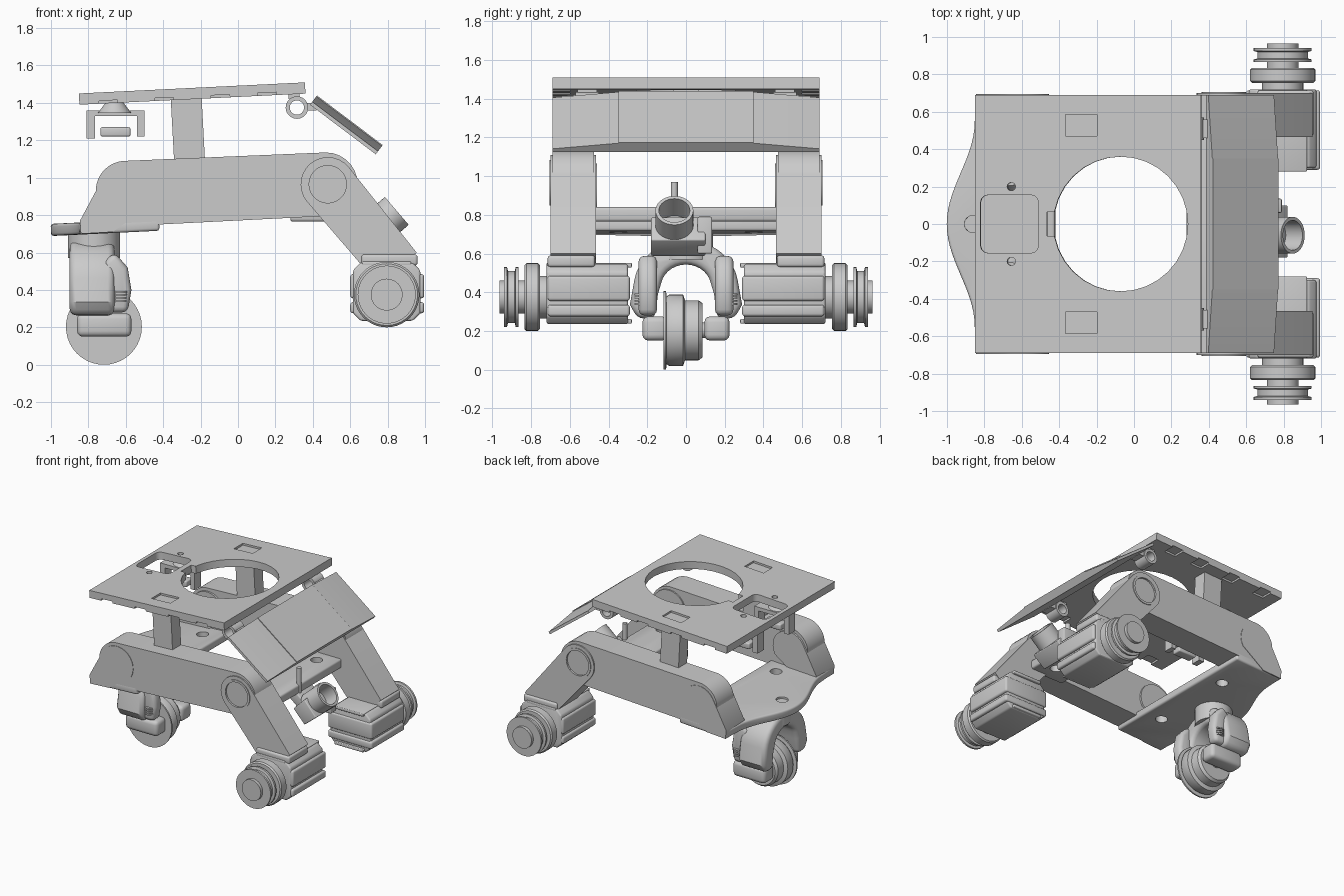
import bpy, bmesh, math
from mathutils import Vector, Matrix

if "Cube" in bpy.data.objects:
    bpy.data.objects.remove(bpy.data.objects["Cube"])

grey = bpy.data.materials.new("plain_grey")
grey.use_nodes = True
grey.diffuse_color = (0.6, 0.6, 0.6, 1)
grey.node_tree.nodes["Principled BSDF"].inputs["Base Color"].default_value = (0.6, 0.6, 0.6, 1)


def finish(name, bm, bevel=0.0, segments=3):
    bmesh.ops.recalc_face_normals(bm, faces=bm.faces)
    mesh = bpy.data.meshes.new(name)
    bm.to_mesh(mesh)
    bm.free()
    obj = bpy.data.objects.new(name, mesh)
    bpy.context.collection.objects.link(obj)
    mesh.materials.append(grey)
    bpy.ops.object.select_all(action="DESELECT")
    bpy.context.view_layer.objects.active = obj
    obj.select_set(True)
    if bevel:
        mod = obj.modifiers.new("round", "BEVEL")
        mod.width, mod.segments, mod.limit_method = bevel, segments, "ANGLE"
        mod.angle_limit = math.radians(40)
        bpy.ops.object.modifier_apply(modifier=mod.name)
    bpy.ops.object.shade_smooth_by_angle(angle=math.radians(35))
    return obj


def arc(cx, cy, r, a0, a1, n=14):
    angles = [math.radians(a0 + (a1 - a0) * i / n) for i in range(n + 1)]
    return [(cx + r * math.cos(a), cy + r * math.sin(a)) for a in angles]


def prism(name, pts, axis, lo, hi, bevel=0.0):
    """Extrude a 2D outline along one axis."""
    place = {"x": lambda a, b, c: (c, a, b), "y": lambda a, b, c: (a, c, b),
             "z": lambda a, b, c: (a, b, c)}[axis]
    bm = bmesh.new()
    face = bm.faces.new([bm.verts.new(place(a, b, lo)) for a, b in pts])
    new = bmesh.ops.extrude_face_region(bm, geom=[face])["geom"]
    shift = Vector(place(0, 0, hi - lo))
    bmesh.ops.translate(bm, vec=shift, verts=[v for v in new if isinstance(v, bmesh.types.BMVert)])
    return finish(name, bm, bevel)


def box(name, x, y, z, bevel=0.0):
    return prism(name, [(x[0], y[0]), (x[1], y[0]), (x[1], y[1]), (x[0], y[1])], "z", z[0], z[1], bevel)


def bore(r, a, b, axis="z", lo=-0.2, hi=0.2):
    """Round cutter."""
    return prism("bore", arc(a, b, r, 0, 360, 32)[1:], axis, lo, hi)


def lathe(name, profile, loc, direction, closed=False, steps=40):
    """Spin (radius, height) points round an axis."""
    bm = bmesh.new()
    verts = [bm.verts.new((r, 0, h)) for r, h in profile]
    pairs = list(zip(verts, verts[1:])) + ([(verts[-1], verts[0])] if closed else [])
    edges = [bm.edges.new(p) for p in pairs]
    bmesh.ops.spin(bm, geom=verts + edges, cent=(0, 0, 0), axis=(0, 0, 1), angle=math.tau, steps=steps)
    bmesh.ops.remove_doubles(bm, verts=bm.verts, dist=0.0001)
    turn = Vector(direction).to_track_quat("Z", "Y").to_matrix().to_4x4()
    bm.transform(Matrix.Translation(loc) @ turn)
    return finish(name, bm)


def rod(name, r, length, loc, direction):
    return lathe(name, [(0, 0), (r, 0), (r, length), (0, length)], loc, direction)


def tube(name, r, inner, length, loc, direction):
    return lathe(name, [(inner, 0), (r, 0), (r, length), (inner, length)], loc, direction, True)


def cut(obj, cutters):
    for cutter in cutters:
        cutter.hide_render = True
        mod = obj.modifiers.new("cut", "BOOLEAN")
        mod.operation, mod.solver, mod.object = "DIFFERENCE", "EXACT", cutter
        bpy.context.view_layer.objects.active = obj
        bpy.ops.object.modifier_apply(modifier=mod.name)
        bpy.data.objects.remove(cutter)
    bpy.ops.object.select_all(action="DESELECT")
    obj.select_set(True)
    bpy.ops.object.shade_smooth_by_angle(angle=math.radians(35))


TILT = math.radians(-2.8)

# Top deck with round opening, sensor window, post pockets and edge notches
deck = box("top_deck", (-0.605, 0.605), (-0.69, 0.69), (-0.03, 0.03))
cutters = [bore(0.36, 0.175, 0),
           box("c", (-0.22, -0.1), (-0.065, 0.065), (-0.1, 0.1)),
           box("c", (-0.575, -0.265), (-0.155, 0.155), (-0.1, 0.1), 0.04)]
for s in (-1, 1):
    cutters.append(bore(0.022, -0.41, s * 0.2))
    cutters.append(box("c", (-0.12, 0.05), sorted((s * 0.47, s * 0.585)), (0.015, 0.1)))
    for x in (-0.5, -0.2, 0.1, 0.35):
        cutters.append(box("c", (x, x + 0.1), sorted((s * 0.6, s * 0.75)), (-0.05, -0.015)))
cut(deck, cutters)
deck.location, deck.rotation_euler = (-0.245, 0, 1.45), (0, TILT, 0)

# Folded front panel: raised flat middle, thinning wings
wings = prism("front_panel_wings", [(-0.69, 0), (0.69, 0), (0.69, 0.02), (0.35, 0.056), (-0.35, 0.056), (-0.69, 0.02)],
              "x", 0, 0.44)
middle = box("front_panel_middle", (0, 0.44), (-0.35, 0.35), (0.003, 0.062))
for part in (wings, middle):
    part.location, part.rotation_euler = (0.385, 0, 1.39), (0, math.radians(37), 0)

# Rear plate with a wavy tail, tilted like the deck
rows = [0.55 - 1.1 * i / 28 for i in range(29)]
tail = [(-0.85 - 0.075 * (1 + math.cos(math.pi * y / 0.55)), y) for y in rows]
outline = [(-0.42, -0.69), (-0.42, 0.69), (-0.84, 0.69)] + tail + [(-0.84, -0.69)]
plate = prism("rear_plate", outline, "z", 0, 0.065, 0.015)
cut(plate, [bore(0.045, -0.56, s * 0.35) for s in (-1, 1)] + [bore(0.045, -0.86, 0, "z", 0.05)])
plate.location, plate.rotation_euler = (0, 0, 0.737), (0, TILT, 0)

# Front cross beam
beam = box("front_beam", (0.28, 0.6), (-0.5, 0.5), (0.765, 0.84), 0.015)
cut(beam, [bore(0.045, 0.46, s * 0.35, "z", 0.6, 1) for s in (-1, 1)])

arm_shape = (arc(0.47, 0.965, 0.17, -90, 90) + arc(-0.6, 0.93, 0.16, 92, 172)
             + [(-0.76, 0.9), (-0.84, 0.765), (-0.84, 0.7), (-0.42, 0.75)])
foot_shape = arc(-0.6, 0.92, 0.145, -30, 150) + [(-0.845, 0.77), (-0.84, 0.7), (-0.67, 0.71)]
leg_shape = arc(0.48, 0.965, 0.145, 40, 220) + [(0.65, 0.545), (0.74, 0.53), (0.9, 0.55), (0.955, 0.6)]
cage_shape = [(-0.81, 1.21), (-0.765, 1.21), (-0.765, 1.33), (-0.54, 1.33), (-0.54, 1.22),
              (-0.5, 1.22), (-0.5, 1.36), (-0.81, 1.36)]
WX, WZ = 0.795, 0.375
wheel_profile = [(0, 0), (0.11, 0), (0.11, 0.035), (0.165, 0.035), (0.175, 0.045), (0.175, 0.105),
                 (0.165, 0.115), (0.085, 0.115), (0.085, 0.145), (0.155, 0.145), (0.155, 0.16),
                 (0.135, 0.165), (0.135, 0.2), (0.155, 0.205), (0.155, 0.22), (0.085, 0.22),
                 (0.085, 0.245), (0, 0.245)]

# Everything that repeats on both sides
for s, side in ((-1, "right"), (1, "left")):
    def span(a, b):
        return sorted((s * a, s * b))

    prism(side + "_arm", arm_shape, "y", *span(0.475, 0.69))
    prism(side + "_rear_foot", foot_shape, "y", *span(0.46, 0.694))
    leg = prism(side + "_front_leg", leg_shape, "y", *span(0.465, 0.7))
    cut(leg, [bore(0.1, 0.48, 0.965, "y", *span(0.63, 0.8))])
    tube(side + "_hub_ring", 0.118, 0.1, 0.03, (0.48, s * 0.675, 0.965), (0, s, 0))
    prism(side + "_post", [(-0.34, 1.06), (-0.175, 1.06), (-0.195, 1.44), (-0.36, 1.43)],
          "y", *span(0.475, 0.585))

    # Sensor bracket under the deck window
    prism(side + "_sensor_bracket", cage_shape, "y", *span(0.16, 0.24))
    box(side + "_sensor_block", (-0.735, -0.575), span(0.16, 0.24), (1.22, 1.27), 0.01)
    lathe(side + "_sensor_mount", [(0, 0), (0.09, 0), (0.045, 0.06), (0, 0.06)], (-0.66, s * 0.25, 1.345), (0, 0, 1))

    # Hinge ring between deck and panel
    tube(side + "_hinge", 0.06, 0.038, 0.12, (0.315, s * 0.45, 1.375), (0, s, 0))
    box(side + "_hinge_tab", (0.27, 0.33), span(0.46, 0.56), (1.42, 1.46))
    box(side + "_panel_tab", (0.365, 0.42), span(0.46, 0.56), (1.36, 1.4))

    # Motor housing with side ribs and clamp
    w, h, c = 0.18, 0.155, 0.04
    body = [(WX + a * (w - p), WZ + 0.015 + b * (h - q)) for a, b, p, q in
            ((1, -1, 0, c), (1, 1, 0, c), (1, 1, c, 0), (-1, 1, c, 0),
             (-1, 1, 0, c), (-1, -1, 0, c), (-1, -1, c, 0), (1, -1, c, 0))]
    prism(side + "_motor", body, "y", *span(0.3, 0.72), 0.012)
    for lo, hi in ((0.275, 0.335), (0.355, 0.485)):
        box(side + "_motor_rib", (WX - 0.195, WX + 0.2), span(0.29, 0.715), (lo, hi), 0.015)
    for z in (0.25, 0.54):
        box(side + "_motor_lip", (WX - 0.13, WX + 0.13), span(0.28, 0.72), (z - 0.012, z + 0.012), 0.006)
    box(side + "_motor_clamp", (0.66, 0.96), span(0.47, 0.715), (0.53, 0.59), 0.015)
    lathe(side + "_drive_wheel", wheel_profile, (WX, s * 0.72, WZ), (0, s, 0))

    # Caster axle blocks, fork webs and adjusters
    box(side + "_axle_block", (-0.86, -0.57), span(0.095, 0.225), (0.15, 0.275), 0.03)
    prism(side + "_fork_web", [(-0.72, 0.28), (-0.59, 0.28), (-0.57, 0.4), (-0.59, 0.52), (-0.66, 0.6), (-0.72, 0.55)],
          "y", *span(0.15, 0.245), 0.03)
    for i in range(4):
        rod(side + "_adjuster", 0.04, 0.01, (-0.63, s * 0.225, 0.335 + i * 0.016), (0, 0, 1))

# Caster fork arch, swivel and wheel
arch = [(0.25, 0.26), (0.29, 0.34)] + arc(0, 0.44, 0.27, 0, 180, 20)[1:-1] + [(-0.29, 0.34), (-0.25, 0.26)]
arch += [(-0.16, 0.26), (-0.145, 0.4)] + arc(0, 0.44, 0.13, 180, 0, 16)[1:-1] + [(0.145, 0.4), (0.16, 0.26)]
prism("caster_fork", [(y, z * 0.9 + 0.03) for y, z in arch], "x", -0.9, -0.66, 0.035)
rod("caster_swivel", 0.14, 0.16, (-0.77, 0, 0.57), (0, 0, 1))
lathe("caster_wheel", [(0, 0), (0.203, 0), (0.203, 0.012), (0.175, 0.015), (0.185, 0.03), (0.185, 0.1),
                       (0.155, 0.11), (0.155, 0.18), (0.14, 0.2), (0, 0.2)], (-0.717, -0.115, 0.203), (0, 1, 0))
rod("caster_axle", 0.04, 0.3, (-0.717, -0.15, 0.203), (0, 1, 0))

# Forward sensor: ring barrel on a tilted body held by the beam
aim = (0.76, 0, 0.65)
tube("sensor_barrel", 0.098, 0.08, 0.15, (0.735, -0.06, 0.725), aim)
rod("sensor_back", 0.098, 0.06, (0.7, -0.06, 0.695), aim)
rod("sensor_pin", 0.018, 0.2, (0.59, -0.06, 0.77), (0, 0, 1))
prism("sensor_body", [(0.62, 0.69), (0.72, 0.585), (0.825, 0.67), (0.72, 0.79)], "y", -0.18, 0.1, 0.008)
box("sensor_side_plate", (0.64, 0.79), (0.06, 0.135), (0.6, 0.79), 0.008)
prism("sensor_stay", [(0.47, 0.77), (0.62, 0.65), (0.69, 0.7), (0.53, 0.83)], "y", -0.1, 0.1, 0.01)
